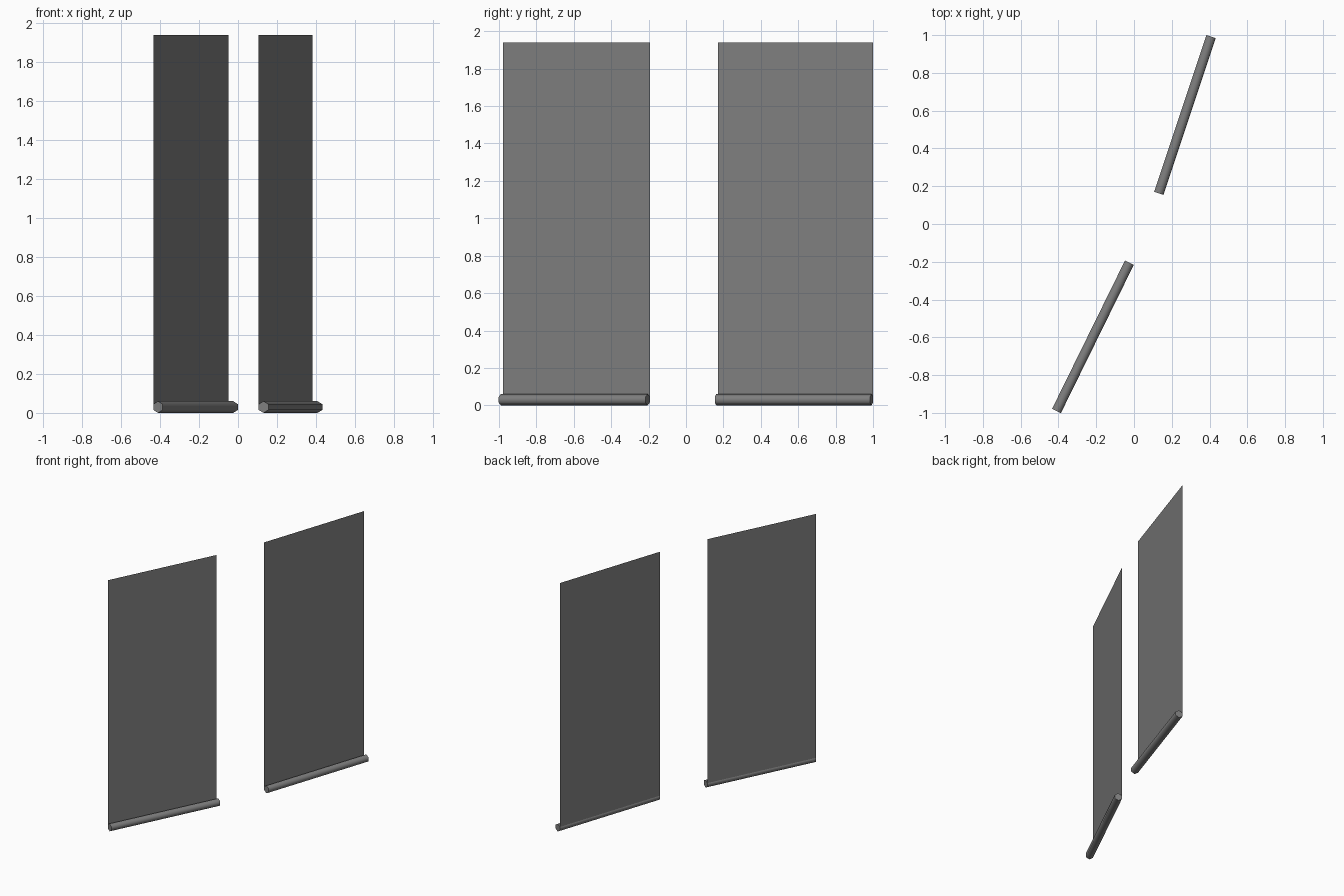
import bpy, math
from mathutils import Matrix, Vector

if "Cube" in bpy.data.objects:
    bpy.data.objects.remove(bpy.data.objects["Cube"])

LENGTH, RADIUS, SIDES = 0.875, 0.030, 6
TOP = 1.94

dark = bpy.data.materials.new("dark_grey")
dark.diffuse_color = (0.21, 0.21, 0.21, 1)
dark.use_nodes = True
dark.node_tree.nodes["Principled BSDF"].inputs["Base Color"].default_value = dark.diffuse_color


def banner(name, mid, heading):
    """Roll-up banner: six-sided roller lying on the ground, thin sheet rising from its left side."""
    place = Matrix.Translation((mid[0], mid[1], 0)) @ Matrix.Rotation(heading, 4, 'Z')

    # roller along local x, with one edge pointing straight up
    bpy.ops.mesh.primitive_cylinder_add(vertices=SIDES, radius=RADIUS, depth=LENGTH)
    roller = bpy.context.object
    roller.name = name + "_roller"
    roller.data.transform(place @ Matrix.Translation((0, 0, RADIUS))
                          @ Matrix.Rotation(math.pi / 2, 4, 'Y')
                          @ Matrix.Rotation(math.pi / SIDES, 4, 'Z'))
    bpy.ops.object.shade_smooth_by_angle(angle=math.radians(65))
    roller.data.materials.append(dark)

    # sheet flush with the flat left side of the roller
    side = RADIUS * math.cos(math.pi / SIDES)
    h, bottom = LENGTH / 2, RADIUS * 1.5
    pts = [(-h, side, bottom), (h, side, bottom), (h, side, TOP), (-h, side, TOP)]
    mesh = bpy.data.meshes.new(name + "_sheet")
    mesh.from_pydata([place @ Vector(p) for p in pts], [], [(0, 1, 2, 3)])
    mesh.materials.append(dark)
    bpy.context.collection.objects.link(bpy.data.objects.new(name + "_sheet", mesh))


banner("front_banner", (-0.2175, -0.5975), math.atan2(0.783, 0.385))
banner("back_banner", (0.2695, 0.577), math.atan2(0.83, 0.277))
